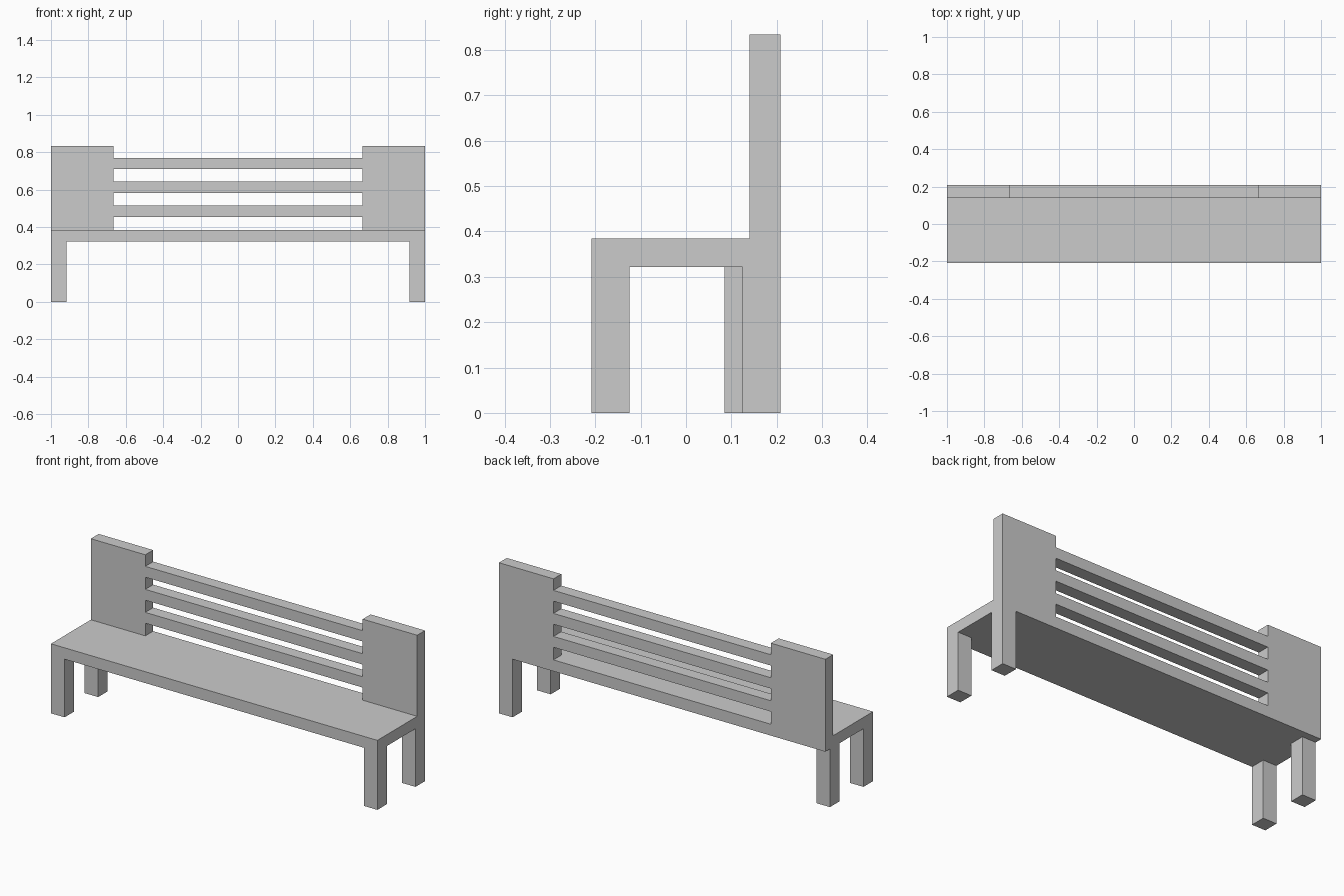
import bpy, bmesh
from mathutils import Vector

if "Cube" in bpy.data.objects:
    bpy.data.objects.remove(bpy.data.objects["Cube"])


def box(name, x, y, z, open_sides=()):
    """Box from ranges; faces hidden inside joints are left out."""
    bm = bmesh.new()
    bmesh.ops.create_cube(bm, size=1)
    hidden = [f for f in bm.faces
              if any(f.normal.dot(Vector(s)) > 0.9 for s in open_sides)]
    bmesh.ops.delete(bm, geom=hidden, context='FACES_ONLY')
    for v in bm.verts:
        v.co = [(a + b) / 2 + c * (b - a) for c, (a, b) in zip(v.co, (x, y, z))]
    mesh = bpy.data.meshes.new(name)
    bm.to_mesh(mesh)
    bm.free()
    obj = bpy.data.objects.new(name, mesh)
    bpy.context.collection.objects.link(obj)
    return obj


HALF_D = 0.2085
SEAT_LOW, SEAT_TOP, TOP = 0.322, 0.385, 0.834
LEG = 0.0835
PANEL_X = 0.666
BACK_Y = (0.14, HALF_D)
UP, DOWN, RIGHT, LEFT = (0, 0, 1), (0, 0, -1), (1, 0, 0), (-1, 0, 0)

# Seat plank
box("seat", (-1, 1), (-HALF_D, HALF_D), (SEAT_LOW, SEAT_TOP))

# Legs and backrest end panels; the left rear leg sits further in
for side, s, rear in (("left", -1, 0.085), ("right", 1, HALF_D - LEG)):
    leg_x = sorted((s, s * (1 - LEG)))
    for place, y in (("front", -HALF_D), ("back", rear)):
        box(f"{place}_leg_{side}", leg_x, (y, y + LEG), (0, SEAT_LOW), [UP])
    box(f"back_panel_{side}", sorted((s, s * PANEL_X)), BACK_Y,
        (SEAT_TOP, TOP), [DOWN])

# Backrest slats
for i in range(3):
    z = 0.455 + i * 0.1275
    box(f"back_slat_{i + 1}", (-PANEL_X, PANEL_X), BACK_Y, (z, z + 0.06),
        [LEFT, RIGHT])
